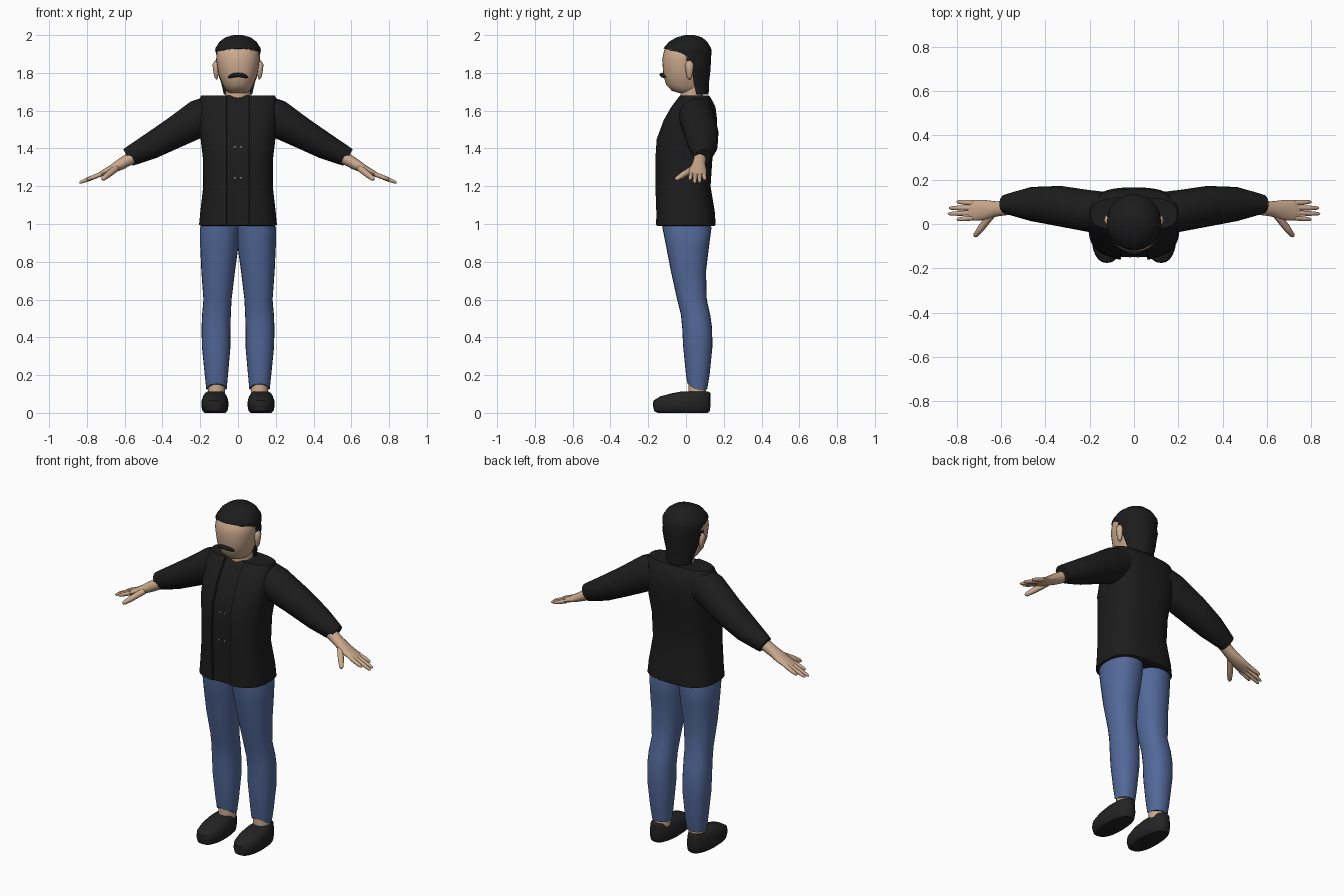
import bpy, bmesh, math
from mathutils import Vector

if "Cube" in bpy.data.objects:
    bpy.data.objects.remove(bpy.data.objects["Cube"])


def material(name, rgb):
    m = bpy.data.materials.new(name)
    m.use_nodes = True
    m.diffuse_color = (*rgb, 1)
    node = next(n for n in m.node_tree.nodes if n.type == 'BSDF_PRINCIPLED')
    node.inputs["Base Color"].default_value = (*rgb, 1)
    node.inputs["Roughness"].default_value = 0.8
    return m


SKIN = material("skin", (0.60, 0.40, 0.27))
CLOTH = material("black cloth", (0.012, 0.012, 0.012))
DENIM = material("blue denim", (0.085, 0.14, 0.32))
LEATHER = material("dark leather", (0.017, 0.017, 0.017))
HAIR = material("black hair", (0.012, 0.012, 0.012))


def finish(name, rings, mat, mirror=False, angle=40):
    """Skin a list of equal point rings, cap both ends and shade smooth."""
    bm = bmesh.new()
    loops = [[bm.verts.new(p) for p in ring] for ring in rings]
    n = len(loops[0])
    for a, b in zip(loops, loops[1:]):
        for i in range(n):
            j = (i + 1) % n
            bm.faces.new((a[i], a[j], b[j], b[i]))
    bm.faces.new(loops[0])
    bm.faces.new(loops[-1])
    bmesh.ops.remove_doubles(bm, verts=bm.verts, dist=0.0002)
    bmesh.ops.recalc_face_normals(bm, faces=bm.faces)
    me = bpy.data.meshes.new(name)
    bm.to_mesh(me)
    bm.free()
    me.materials.append(mat)
    ob = bpy.data.objects.new(name, me)
    bpy.context.collection.objects.link(ob)
    if mirror:
        mod = ob.modifiers.new("mirror", 'MIRROR')
        mod.use_mirror_merge = False
    bpy.ops.object.select_all(action='DESELECT')
    ob.select_set(True)
    bpy.context.view_layer.objects.active = ob
    bpy.ops.object.shade_smooth_by_angle(angle=math.radians(angle))
    return ob


def oval(center, ru, rv, axis=(0, 0, 1), sides=24, power=2.0):
    """Superellipse ring across an axis; rv runs along y."""
    t = Vector(axis).normalized()
    v = (Vector((0, 1, 0)) - t * t.y).normalized()
    u = v.cross(t)
    ring = []
    for k in range(sides):
        a = math.tau * k / sides
        c, s = math.cos(a), math.sin(a)
        c = math.copysign(abs(c) ** (2 / power), c)
        s = math.copysign(abs(s) ** (2 / power), s)
        ring.append(Vector(center) + u * (ru * c) + v * (rv * s))
    return ring


def level(z, x0, x1, y0, y1, **kw):
    """Horizontal ring given by its bounds."""
    return oval(((x0 + x1) / 2, (y0 + y1) / 2, z), (x1 - x0) / 2, (y1 - y0) / 2, **kw)


def limb(name, sections, axis, mat, sides=20):
    return finish(name, [oval(c, a, b, axis, sides) for c, a, b in sections],
                  mat, mirror=True)


# Jacket body, with a recessed strip down the front
jacket = []
for z, y0, y1, rx in [(0.99, -.15, .15, .195), (0.995, -.158, .157, .206),
                      (1.06, -.157, .153, .2), (1.2, -.162, .13, .184),
                      (1.35, -.162, .14, .186), (1.45, -.155, .155, .198),
                      (1.55, -.118, .165, .205), (1.62, -.078, .156, .205),
                      (1.67, -.04, .13, .2), (1.68, -.03, .12, .195)]:
    ring = level(z, -rx, rx, y0, y1, sides=64, power=2.8)
    for k in range(-3, 4):
        p = ring[48 + k]
        if abs(k) == 3:
            p.x = math.copysign(.062, k)
            p.y = y0
        else:
            p.x = k * .029
            p.y = y0 + .012
    jacket.append(ring)
finish("jacket_body", jacket, CLOTH, angle=35)

# Sleeves
limb("sleeves", [((.13, .055, 1.59), .095, .09), ((.2, .058, 1.562), .1, .095),
                 ((.332, .08, 1.485), .083, .092), ((.465, .09, 1.41), .069, .077),
                 ((.55, .09, 1.368), .056, .053), ((.583, .09, 1.352), .05, .042)],
     (.87, 0, -.5), CLOTH)

# Small fastenings on the front strip
for z in (1.41, 1.245):
    finish("fastening", [level(z + d, .012, .024, -.153, -.146, sides=8)
                         for d in (-.004, .004)], SKIN, mirror=True)

# Hands, fingers and thumbs
ARM = (.907, 0, -.42)
limb("hands", [((.56, .075, 1.352), .034, .033), ((.62, .068, 1.317), .03, .034),
               ((.67, .063, 1.289), .022, .045), ((.715, .062, 1.27), .015, .047),
               ((.745, .062, 1.256), .01, .044)], ARM, SKIN)


def finger(name, a, b, r):
    a, b = Vector(a), Vector(b)
    limb(name, [(a, r, r), (a.lerp(b, .6), r * .9, r * .9),
                (a.lerp(b, .92), r * .65, r * .65), (b, r * .25, r * .25)],
         b - a, SKIN, sides=10)


for name, y, tip_y, tip_x in [("index_fingers", .028, .02, .80),
                              ("middle_fingers", .05, .046, .84),
                              ("ring_fingers", .073, .072, .835),
                              ("little_fingers", .095, .1, .80)]:
    finger(name, (.725, y, 1.264), (tip_x, tip_y, 1.26 - (tip_x - .74) * .42), .0125)
finger("thumbs", (.645, .04, 1.295), (.72, -.057, 1.235), .018)

# Trouser legs, with hems lifted at the front
legs = [level(z, x0, x1, y0, y1, power=2.2) for z, x0, x1, y0, y1 in [
    (.125, .06, .168, .008, .112), (.2, .053, .176, 0, .125),
    (.35, .04, .191, -.015, .14), (.45, .04, .193, -.02, .138),
    (.52, .038, .19, -.027, .128), (.6, .034, .183, -.047, .11),
    (.75, .016, .194, -.08, .106), (.88, -.002, .2, -.105, .122),
    (.98, -.01, .2, -.125, .135), (1.04, -.01, .18, -.125, .12)]]
for p in legs[0]:
    if p.y < .05:
        p.z += .7 * (.05 - p.y)
finish("trouser_legs", legs, DENIM, mirror=True)

# Ankles
finish("ankles", [level(z, .068, .16, .012, .105) for z in (.07, .2)], SKIN, mirror=True)

# Shoes, wider at the toe
shoes = [level(z, .122 - r, .122 + r, y0, y1, power=2.4) for z, y0, y1, r in [
    (0, -.15, .115, .055), (.01, -.168, .126, .066), (.04, -.176, .13, .072),
    (.065, -.172, .13, .07), (.088, -.135, .13, .063), (.105, -.07, .129, .053),
    (.112, -.03, .12, .044)]]
for ring in shoes:
    for p in ring:
        p.x = .122 + (p.x - .122) * (1 - .8 * max(p.y, 0))
finish("shoes", shoes, LEATHER, mirror=True)

# Neck and head
finish("neck", [level(z, -.066, .066, -.03, .09) for z in (1.6, 1.685, 1.76)], SKIN)
finish("head", [level(z, -r, r, y0, y1, sides=32, power=2.2) for z, y0, y1, r in [
    (1.693, -.035, .06, .045), (1.705, -.075, .08, .062), (1.735, -.105, .09, .08),
    (1.79, -.12, .1, .102), (1.87, -.126, .11, .115), (1.92, -.116, .11, .112),
    (1.96, -.08, .1, .085), (1.98, -.03, .07, .05)]], SKIN)

# Ears
finish("ears", [level(1.815 + h, .112 - w / 2, .112 + w, .018 - w, .018 + w, sides=12)
                for h, w in [(-.05, .004), (-.035, .014), (0, .02), (.03, .023),
                             (.045, .014), (.052, .004)]], SKIN, mirror=True, angle=60)

# Hair: each ring is an arc that starts at the hairline
hair = []
for z, y0, y1, rx, edge in [(1.685, -.02, .12, .075, .055), (1.75, -.06, .122, .09, .04),
                            (1.8, -.11, .128, .111, .035), (1.855, -.128, .132, .125, .02),
                            (1.922, -.124, .135, .122, -.095),
                            (1.93, -.12, .133, .12, -1), (1.965, -.09, .112, .098, -1),
                            (1.988, -.05, .085, .067, -1), (2.0, -.005, .045, .025, -1)]:
    yc, ry = (y0 + y1) / 2, (y1 - y0) / 2
    start = math.asin(max(-1, (edge - yc) / ry))
    arc = [start + (math.pi - 2 * start) * k / 36 for k in range(37)]
    hair.append([Vector((rx * math.cos(a), yc + ry * math.sin(a), z)) for a in arc])
finish("hair", hair, HAIR, angle=50)

# Moustache, drooping at both ends
finish("moustache", [oval((x, -.128 + 6 * x * x, 1.79 - 5 * x * x), r, r * 1.1,
                          (1, 0, 0), sides=10)
                     for x, r in [(-.052, .004), (-.044, .009), (-.025, .0115), (0, .011),
                                  (.025, .0115), (.044, .009), (.052, .004)]],
       HAIR, angle=60)
